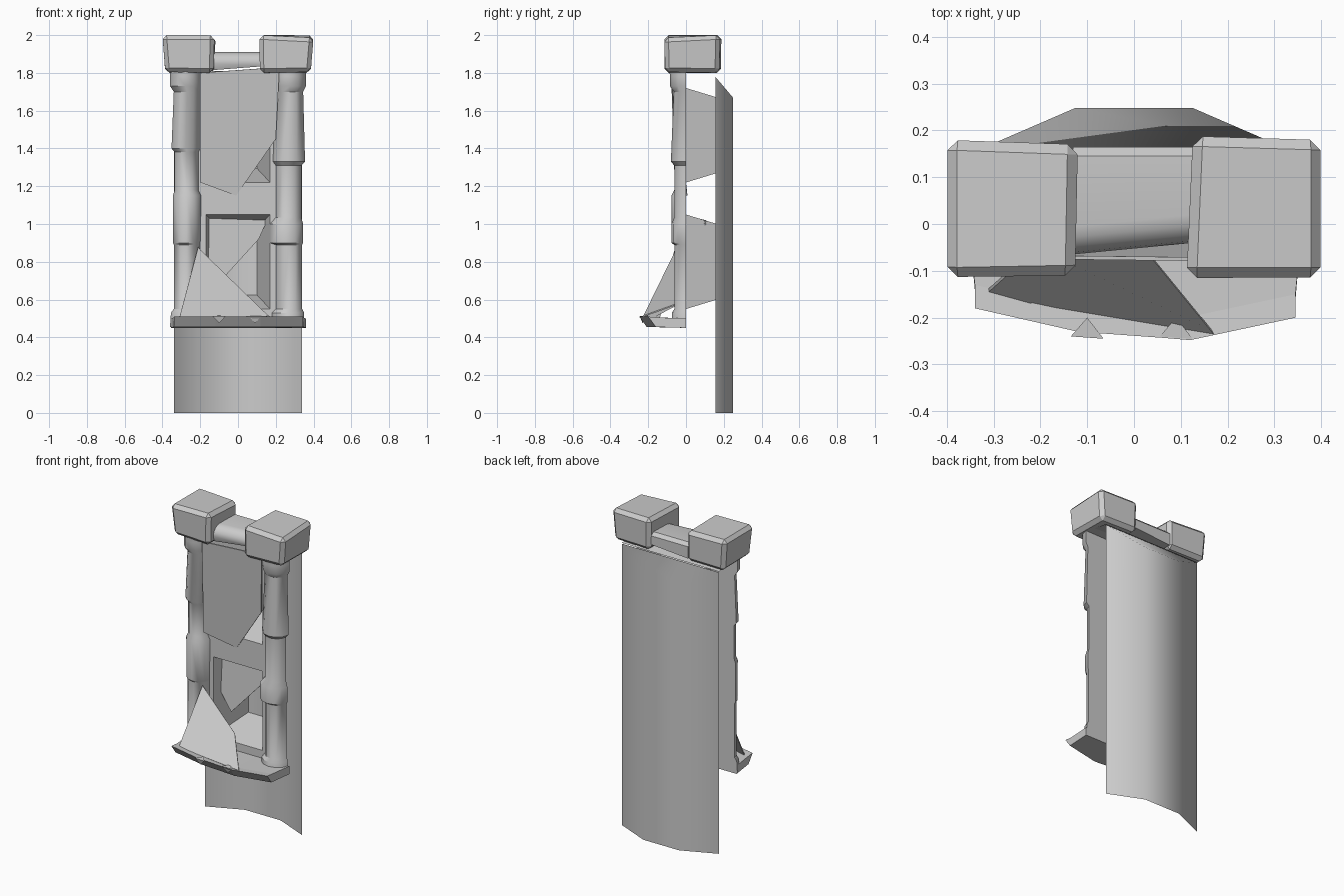
import bpy, bmesh, math
from mathutils import Vector

cube = bpy.data.objects.get("Cube")
if cube:
    bpy.data.objects.remove(cube, do_unlink=True)

stone = bpy.data.materials.new("grey stone")
stone.use_nodes = True
GREY = (0.6, 0.6, 0.6, 1)
stone.diffuse_color = GREY
stone.node_tree.nodes["Principled BSDF"].inputs["Base Color"].default_value = GREY


def make(name, verts, faces, smooth=None, closed=True):
    """Mesh object from points and faces, optionally smoothed below an angle."""
    mesh = bpy.data.meshes.new(name)
    mesh.from_pydata([Vector(v) for v in verts], [], faces)
    if closed:
        bm = bmesh.new()
        bm.from_mesh(mesh)
        bmesh.ops.recalc_face_normals(bm, faces=bm.faces)
        bm.to_mesh(mesh)
        bm.free()
    mesh.materials.append(stone)
    obj = bpy.data.objects.new(name, mesh)
    bpy.context.collection.objects.link(obj)
    if smooth:
        bpy.ops.object.select_all(action='DESELECT')
        obj.select_set(True)
        bpy.context.view_layer.objects.active = obj
        bpy.ops.object.shade_smooth_by_angle(angle=math.radians(smooth))
    return obj


def loft(name, rings, smooth=None):
    """Closed solid skinned through rings of equal point count."""
    n = len(rings[0])
    verts = [p for ring in rings for p in ring]
    faces = [(k * n + i, k * n + (i + 1) % n, (k + 1) * n + (i + 1) % n, (k + 1) * n + i)
             for k in range(len(rings) - 1) for i in range(n)]
    faces += [tuple(range(n)), tuple(range(len(verts) - n, len(verts)))]
    return make(name, verts, faces, smooth)


def bevel(obj, width):
    mod = obj.modifiers.new("Bevel", 'BEVEL')
    mod.width = width
    mod.segments = 1


# Curved backing sheet with a sloped top that shares its smooth shading
plan = [(-0.34, 0.155), (-0.125, 0.248), (0.125, 0.248), (0.34, 0.155)]
tops = [1.78, 1.67, 1.67, 1.78]
verts = [(x, y, 0) for x, y in plan] + [(x, y, z) for (x, y), z in zip(plan, tops)]
faces = [(i + 1, i, i + 4, i + 5) for i in range(3)] + [(7, 6, 5, 4)]
sheet = make("back_sheet", verts, faces, closed=False)
for poly in sheet.data.polygons:
    poly.use_smooth = True
normals = [Vector((x, 0.35, 0)).normalized() for x, y in plan] * 2
sheet.data.normals_split_custom_set_from_vertices(normals)

# Lid between the front wall and the sheet
make("top_lid", [(-0.34, 0, 1.81), (0.34, 0, 1.81), (0.34, 0.155, 1.785), (-0.34, 0.155, 1.785)],
     [(0, 1, 2, 3)], closed=False)


# Front wall strips around the two openings
def wall(name, x0, x1, z0, z1):
    make(name, [(x0, 0, z0), (x1, 0, z0), (x1, 0, z1), (x0, 0, z1)], [(0, 1, 2, 3)], closed=False)


wall("wall_bottom", -0.2, 0.2, 0.46, 0.55)
wall("wall_middle", -0.17, 0.17, 1.05, 1.22)
wall("wall_top", -0.2, 0.2, 1.72, 1.81)
wall("wall_right", -0.21, -0.17, 0.55, 1.72)
wall("wall_left", 0.17, 0.21, 0.55, 1.72)


# Tapered window recesses that run back to the sheet
def recess(name, z0, z1):
    rings = [[(-w, y, z0 + s), (w, y, z0 + s), (w, y, z1 - s), (-w, y, z1 - s)]
             for w, y, s in ((0.17, 0, 0), (0.1, 0.246, 0.075))]
    faces = [(i, (i + 1) % 4, (i + 1) % 4 + 4, i + 4)[::-1] for i in range(4)]
    make(name, rings[0] + rings[1], faces, closed=False)


recess("lower_recess", 0.55, 1.05)
recess("upper_recess", 1.22, 1.72)


# Half-round columns, each level is height, inner x, outer x, depth
def column(name, side, levels):
    rings = []
    for z, a, b, d in levels:
        rings.append([(side * ((a + b) / 2 - (b - a) / 2 * math.cos(math.pi * i / 6)),
                       -d * math.sin(math.pi * i / 6), z) for i in range(7)])
    loft(name, rings, smooth=32)


column("left_column", 1, [
    (0.455, 0.18, 0.35, 0.075), (0.53, 0.18, 0.35, 0.075), (0.55, 0.2, 0.34, 0.062),
    (0.89, 0.2, 0.34, 0.062), (0.9, 0.17, 0.345, 0.078), (1.0, 0.17, 0.345, 0.078),
    (1.035, 0.2, 0.335, 0.062), (1.31, 0.2, 0.335, 0.062), (1.33, 0.185, 0.355, 0.08),
    (1.7, 0.2, 0.345, 0.065), (1.73, 0.19, 0.36, 0.085), (1.78, 0.19, 0.36, 0.085),
    (1.82, 0.2, 0.36, 0.088)])
column("right_column", -1, [
    (0.455, 0.18, 0.36, 0.075), (0.53, 0.18, 0.355, 0.075), (0.55, 0.2, 0.34, 0.062),
    (0.89, 0.2, 0.34, 0.062), (0.9, 0.2, 0.345, 0.075), (1.15, 0.195, 0.345, 0.078),
    (1.18, 0.21, 0.335, 0.062), (1.38, 0.21, 0.335, 0.062), (1.4, 0.2, 0.352, 0.075),
    (1.7, 0.2, 0.34, 0.065), (1.73, 0.195, 0.36, 0.085), (1.78, 0.195, 0.36, 0.085),
    (1.82, 0.195, 0.36, 0.088)])


# Chipped capital blocks, skewed a little
def block(name, bottom, top):
    bevel(loft(name, [bottom, top]), 0.022)


block("right_capital",
      [(-0.385, -0.1, 1.805), (-0.13, -0.11, 1.8), (-0.12, 0.17, 1.8), (-0.385, 0.175, 1.8)],
      [(-0.4, -0.115, 2), (-0.125, -0.11, 2), (-0.12, 0.17, 1.99), (-0.4, 0.18, 2)])
block("left_capital",
      [(0.115, -0.115, 1.8), (0.385, -0.11, 1.805), (0.385, 0.175, 1.8), (0.13, 0.185, 1.8)],
      [(0.112, -0.115, 2), (0.4, -0.115, 1.985), (0.4, 0.18, 2), (0.125, 0.188, 2)])

# Rounded lintel bar between the capitals
lintel = []
for x, front, low in ((-0.13, -0.065, 1.815), (0.13, -0.04, 1.835)):
    ring = [(x, 0.165, low), (x, 0.165, 1.89), (x, 0.145, 1.91)]
    ring += [(x, front + 0.06 - 0.06 * math.sin(t * math.pi / 8),
              1.85 + 0.06 * math.cos(t * math.pi / 8)) for t in range(5)]
    lintel.append(ring + [(x, front + 0.01, low)])
loft("lintel", lintel, smooth=40)

# Curved sill with an undercut front lip
edge = [(-0.34, -0.18), (-0.12, -0.23), (0.06, -0.243), (0.12, -0.248), (0.345, -0.2)]
rings = []
for x, y in edge:
    rings.append([(x * 1.04, 0, 0.45), (x * 1.04, 0, 0.5), (x, y + 0.05, 0.505),
                  (x, y, 0.51), (x, y + 0.04, 0.455)])
loft("sill", rings)


# Broken slabs
def slab(name, points):
    obj = make(name, points, [tuple(range(len(points)))], closed=False)
    mod = obj.modifiers.new("Thickness", 'SOLIDIFY')
    mod.thickness = 0.008


slab("upper_slab", [(-0.2, -0.075, 1.8), (-0.2, -0.06, 1.22), (-0.01, 0, 1.15),
                    (0.2, -0.055, 1.45), (0.22, -0.08, 1.83)])
slab("hanging_slab", [(-0.155, 0.06, 1.03), (-0.165, 0.05, 0.83), (-0.09, 0.06, 0.7),
                      (0.11, 0.08, 0.92), (0.155, 0.1, 1.02)])
slab("fallen_slab", [(-0.31, -0.145, 0.505), (-0.22, -0.17, 0.505), (0.17, -0.235, 0.512),
                     (-0.03, 0.01, 0.6), (-0.21, -0.055, 0.88)])
# Loose chips on the sill lip
for i, x in enumerate((-0.1, 0.09)):
    make(f"sill_chip_{i + 1}", [(x - 0.035, -0.24, 0.512), (x + 0.035, -0.245, 0.512),
                                (x, -0.23, 0.475), (x, -0.2, 0.515)],
         [(0, 1, 2), (0, 3, 1), (1, 3, 2), (2, 3, 0)])
